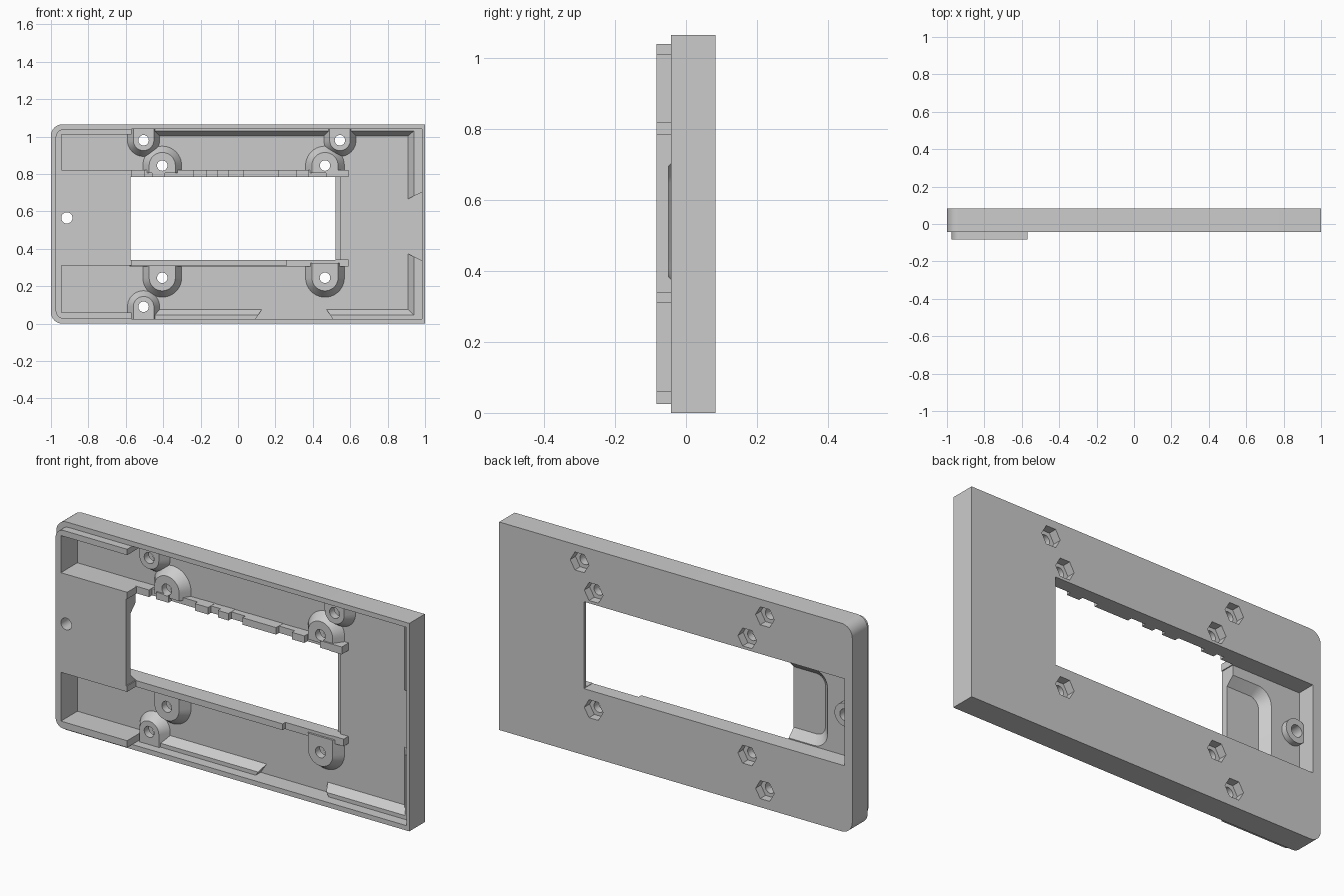
import bpy, bmesh
from math import sin, cos, pi, radians

if "Cube" in bpy.data.objects:
    bpy.data.objects.remove(bpy.data.objects["Cube"])


def loft(name, a, ya, b, yb):
    """Solid between outline a (x,z) at depth ya and outline b at depth yb."""
    bm = bmesh.new()
    va = [bm.verts.new((x, ya, z)) for x, z in a]
    vb = [bm.verts.new((x, yb, z)) for x, z in b]
    n = len(va)
    bm.faces.new(va)
    bm.faces.new(vb[::-1])
    for i in range(n):
        j = (i + 1) % n
        bm.faces.new((va[i], va[j], vb[j], vb[i]))
    bmesh.ops.recalc_face_normals(bm, faces=bm.faces[:])
    me = bpy.data.meshes.new(name)
    bm.to_mesh(me)
    bm.free()
    ob = bpy.data.objects.new(name, me)
    bpy.context.collection.objects.link(ob)
    return ob


def prism(name, pts, y0, y1):
    return loft(name, pts, y0, pts, y1)


def rect(x0, x1, z0, z1):
    return [(x0, z0), (x1, z0), (x1, z1), (x0, z1)]


def arc(cx, cz, r, a0, a1, n=12):
    return [(cx + r * cos(radians(a0 + (a1 - a0) * i / n)),
             cz + r * sin(radians(a0 + (a1 - a0) * i / n))) for i in range(n + 1)]


def round_left(x0, x1, z0, z1, r):
    """Rectangle with its two left corners rounded."""
    return ([(x1, z0), (x1, z1)] + arc(x0 + r, z1 - r, r, 90, 180, 8)
            + arc(x0 + r, z0 + r, r, 180, 270, 8))


def circle(cx, cz, r, n=32):
    return [(cx + r * cos(2 * pi * i / n), cz + r * sin(2 * pi * i / n)) for i in range(n)]


def fuse(ob, tool, op):
    m = ob.modifiers.new("bool", 'BOOLEAN')
    m.operation, m.solver, m.object = op, 'EXACT', tool
    dg = bpy.context.evaluated_depsgraph_get()
    me = bpy.data.meshes.new_from_object(ob.evaluated_get(dg))
    ob.modifiers.clear()
    ob.data = me
    bpy.data.objects.remove(tool)


def add(tool):
    fuse(body, tool, 'UNION')


def cut(tool):
    fuse(body, tool, 'DIFFERENCE')


# outer shell and raised lip at the left end
body = prism("tray_body", round_left(-1, 1, 0, 1.065, .06), -.042, .083)
add(prism("lip", round_left(-.975, -.57, .025, 1.04, .045), -.083, 0))

# open tray with two side pockets around the centre block
cut(prism("tray_cavity", [
    (.985, .025), (.985, 1.04), (-.57, 1.04), (-.57, 1.01), (-.945, 1.01), (-.945, .82),
    (-.57, .82), (-.57, .31), (-.945, .31), (-.945, .06), (-.57, .06), (-.57, .025)], -.2, .05))

# sloped strips along the inner walls
B, T = .055, .01
add(loft("strip_bottom",
         [(-.45, .02), (.09, .02), (.13, .08), (-.45, .08)], B,
         [(-.45, .02), (.09, .02), (.107, .045), (-.45, .045)], T))
add(loft("strip_lower_corner",
         [(.51, .02), (.99, .02), (.99, .335), (.905, .375), (.905, .08), (.47, .08)], B,
         [(.51, .02), (.99, .02), (.99, .335), (.94, .3585), (.94, .045), (.493, .045)], T))
add(loft("strip_upper_corner",
         [(-.45, 1.05), (-.45, 1.0), (.905, 1.0), (.905, .665), (.99, .705), (.99, 1.05)], B,
         [(-.45, 1.05), (-.45, 1.03), (.94, 1.03), (.94, .6815), (.99, .705), (.99, 1.05)], T))

# rails above and below the window, the upper one notched
add(prism("lower_rail", rect(-.58, .59, .305, .342), .012, .06))
add(prism("lower_rail_high", rect(-.58, .26, .308, .342), -.01, .06))
add(prism("upper_rail", rect(-.58, .59, .783, .82), .018, .06))
for x0, x1 in [(-.58, -.5), (-.46, -.39), (-.24, -.165), (-.11, -.05),
               (.03, .22), (.31, .38), (.47, .592)]:
    add(prism("rail_tooth", rect(x0, x1, .783, .821), -.006, .06))

# screw bosses: (x, z, direction to nearest wall or rail, wall z, base radius, top radius)
bosses = [(-.405, .845, -1, .805, .108, .07), (.465, .845, -1, .805, .108, .07),
          (-.405, .245, 1, .325, .108, .07), (.465, .245, 1, .325, .108, .07),
          (-.505, .98, 1, 1.05, .09, .055), (.545, .98, 1, 1.05, .09, .055),
          (-.505, .09, -1, .015, .09, .055)]


def arch(x, z, d, wall, r):
    a = arc(x, z, r, 0, -180 * d, 20)
    return [(x + r, wall)] + a + [(x - r, wall)]


for x, z, d, wall, r0, r1 in bosses:
    add(loft("boss", arch(x, z, d, wall, r0), .056, arch(x, z, d, wall, r1), .002))

# window, its stepped right edge, and the recess behind the block
cut(prism("window", rect(-.575, .52, .34, .785), -.2, .2))
cut(prism("window_step", rect(.4, .545, .342, .783), -.2, .066))
cut(prism("recess", rect(-.955, -.56, .34, .785), -.01, .2))
cut(loft("recess_slope", round_left(-.755, -.5, .385, .695, .05), -.05,
         round_left(-.8, -.5, .34, .74, .08), -.005))

# ring and hole at the left end
add(prism("ring", circle(-.915, .565, .06), -.02, .02))
cut(prism("ring_hole", circle(-.915, .565, .03), -.3, .3))
cut(prism("ring_trim", rect(-1.2, -1.1, 0, 1), -.3, .3))

# screw holes with hexagonal nut pockets at the back
for x, z, *_ in bosses:
    cut(prism("screw_hole", circle(x, z, .028, 24), -.3, .3))
    cut(prism("nut_pocket", circle(x, z, .053, 6), .04, .2))

bpy.context.view_layer.objects.active = body
body.select_set(True)
bpy.ops.object.shade_smooth_by_angle(angle=radians(28))
